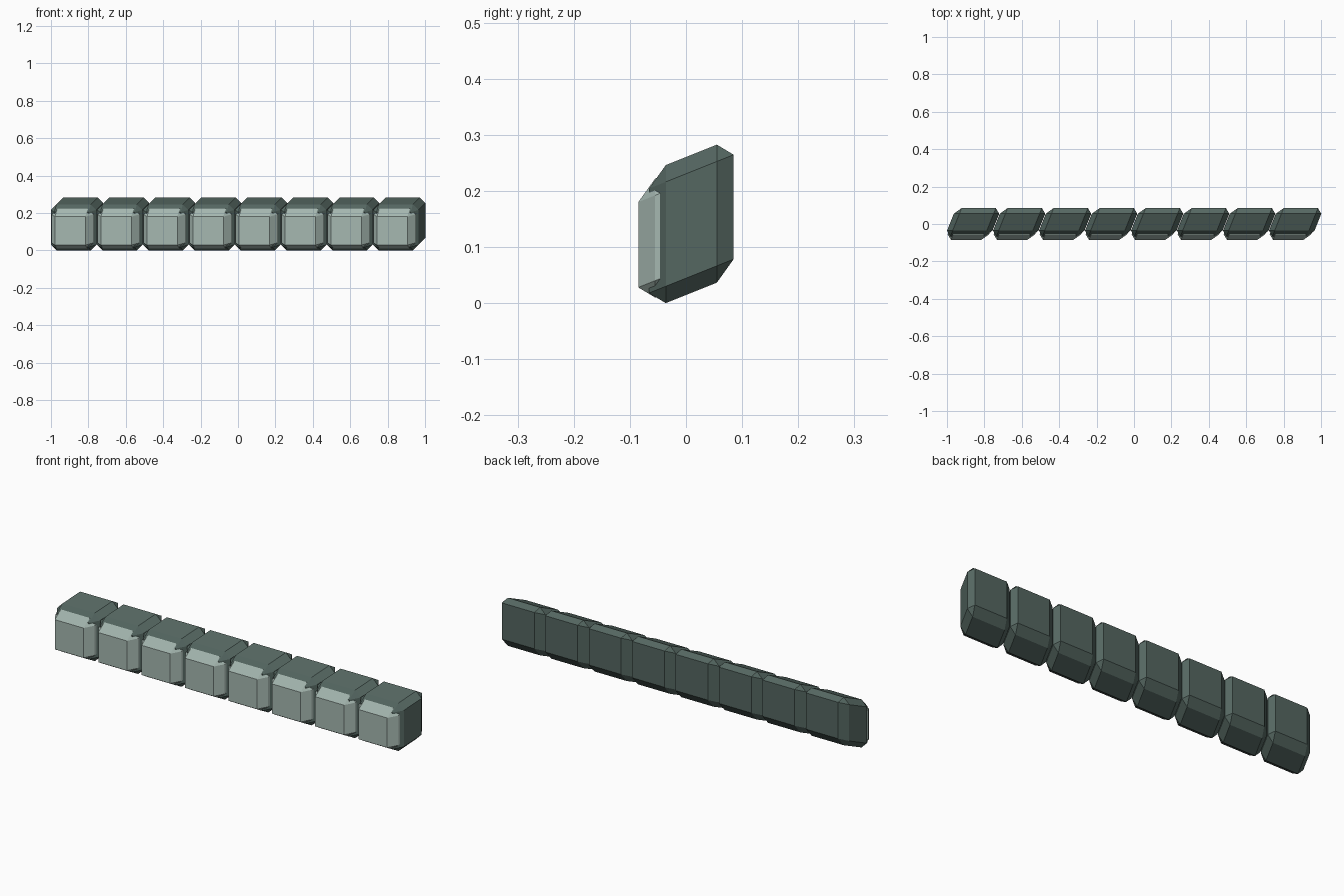
import bpy, bmesh

if "Cube" in bpy.data.objects:
    bpy.data.objects.remove(bpy.data.objects["Cube"])

COUNT = 8
PITCH = 0.246
SHEAR = 0.4        # blocks lean sideways and upward toward the back
PIVOT_Y = -0.036
BEVEL = 0.03


def material(name, rgb):
    m = bpy.data.materials.new(name)
    m.diffuse_color = (*rgb, 1)
    m.use_nodes = True
    m.node_tree.nodes["Principled BSDF"].inputs["Base Color"].default_value = m.diffuse_color
    return m


def leaning_block(name, x, y, z, mat):
    """Bevelled box between the given (min, max) ranges, sheared along y."""
    bm = bmesh.new()
    bmesh.ops.create_cube(bm, size=1)
    for v in bm.verts:
        for i, (lo, hi) in enumerate((x, y, z)):
            v.co[i] = lo if v.co[i] < 0 else hi
    bmesh.ops.bevel(bm, geom=bm.edges[:], offset=BEVEL, segments=1,
                    profile=0.5, affect='EDGES')
    for v in bm.verts:
        shift = SHEAR * (v.co.y - PIVOT_Y)
        v.co.x += shift
        v.co.z += shift
    bmesh.ops.recalc_face_normals(bm, faces=bm.faces[:])
    mesh = bpy.data.meshes.new(name)
    bm.to_mesh(mesh)
    bm.free()
    mesh.materials.append(mat)
    obj = bpy.data.objects.new(name, mesh)
    bpy.context.collection.objects.link(obj)


dark = material("dark_green_grey", (0.09, 0.135, 0.12))
light = material("light_green_grey", (0.38, 0.48, 0.44))

for i in range(COUNT):
    x0 = -1 + i * PITCH
    # Main body of the segment
    leaning_block(f"segment_body_{i + 1}", (x0, x0 + 0.243),
                  (-0.066, 0.085), (0.0, 0.246), dark)
    # Lighter plate sunk into its front
    leaning_block(f"front_plate_{i + 1}", (x0 + 0.011, x0 + 0.233),
                  (-0.085, 0.0), (0.0176, 0.2296), light)
